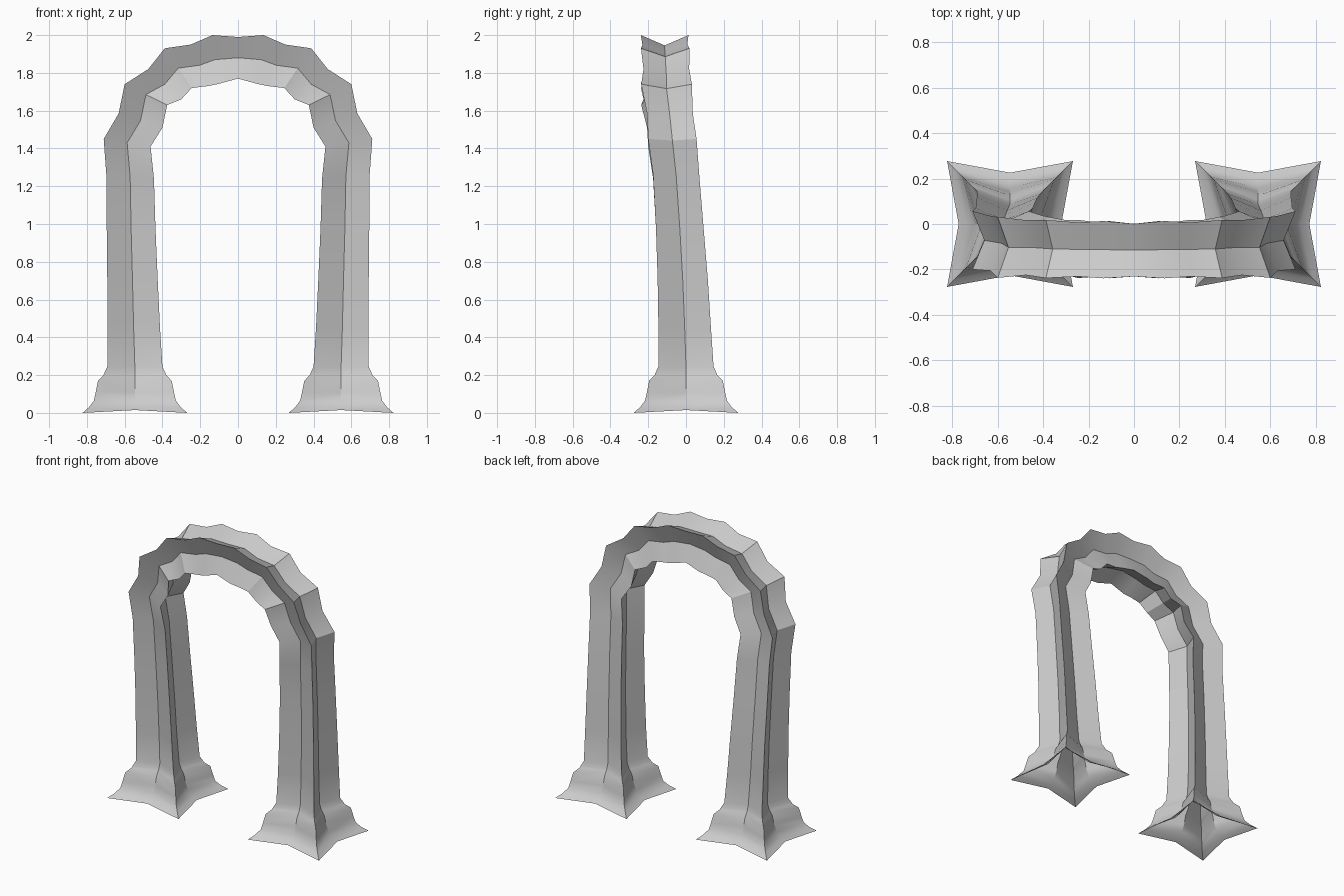
import bpy, bmesh

if "Cube" in bpy.data.objects:
    bpy.data.objects.remove(bpy.data.objects["Cube"])

# Flared foot: (height, corner half-width, notch half-width)
FOOT = [(0.0, 0.277, 0.226), (0.03, 0.243, 0.19), (0.065, 0.217, 0.16),
        (0.11, 0.207, 0.14), (0.17, 0.195, 0.125), (0.20, 0.166, 0.105),
        (0.215, 0.16, 0.098), (0.245, 0.146, 0.088)]
FOOT_X = 0.546

# Shaft and arch rings: outer x, outer z, inner x, inner z, centre y, half depth
RINGS = [(0.692, 0.45, 0.413, 0.45, -0.007, 0.139),
         (0.692, 0.70, 0.425, 0.70, -0.017, 0.133),
         (0.695, 0.98, 0.437, 0.98, -0.033, 0.126),
         (0.697, 1.26, 0.445, 1.24, -0.052, 0.122),
         (0.711, 1.45, 0.463, 1.41, -0.072, 0.128),
         (0.632, 1.585, 0.40, 1.51, -0.085, 0.121),
         (0.60, 1.74, 0.375, 1.63, -0.103, 0.134),
         (0.475, 1.82, 0.30, 1.66, -0.104, 0.121),
         (0.388, 1.93, 0.245, 1.72, -0.110, 0.128),
         (0.25, 1.95, 0.16, 1.73, -0.112, 0.119),
         (0.135, 2.0, 0.11, 1.74, -0.113, 0.126),
         (0.0, 1.99, 0.0, 1.77, -0.115, 0.116)]
NOTCH = 0.58


def star(ox, oz, ix, iz, cy, hy, notch, lift=0.0):
    """Four-pointed section: corners at full size, side middles pulled in."""
    cx, cz = (ox + ix) / 2, (oz + iz) / 2
    hx, hz = (ox - ix) / 2, (oz - iz) / 2
    pts = []
    for a, b in [(1, -1), (1, 0), (1, 1), (0, 1), (-1, 1), (-1, 0), (-1, -1), (0, -1)]:
        k, up = (1, 0) if a and b else (notch, lift)
        pts.append((cx + a * k * hx, cy + b * k * hy, cz + a * k * hz + up))
    return pts


sections = [star(FOOT_X + w, z, FOOT_X - w, z, 0, w, n / w, 0.015 if z == 0 else 0)
            for z, w, n in FOOT]
sections += [star(*r, NOTCH) for r in RINGS]

# Loft half the archway, open underneath the foot
bm = bmesh.new()
loops = [[bm.verts.new(p) for p in s] for s in sections]
for low, high in zip(loops, loops[1:]):
    for i in range(8):
        j = (i + 1) % 8
        bm.faces.new((low[i], low[j], high[j], high[i]))
bmesh.ops.recalc_face_normals(bm, faces=bm.faces)
mesh = bpy.data.meshes.new("archway")
bm.to_mesh(mesh)
bm.free()
arch = bpy.data.objects.new("archway", mesh)
bpy.context.collection.objects.link(arch)

# Mirror across the crown
mirror = arch.modifiers.new("mirror", 'MIRROR')
mirror.merge_threshold = 0.001
bpy.context.view_layer.objects.active = arch
arch.select_set(True)
bpy.ops.object.modifier_apply(modifier="mirror")
bpy.ops.object.shade_smooth_by_angle(angle=0.4)
